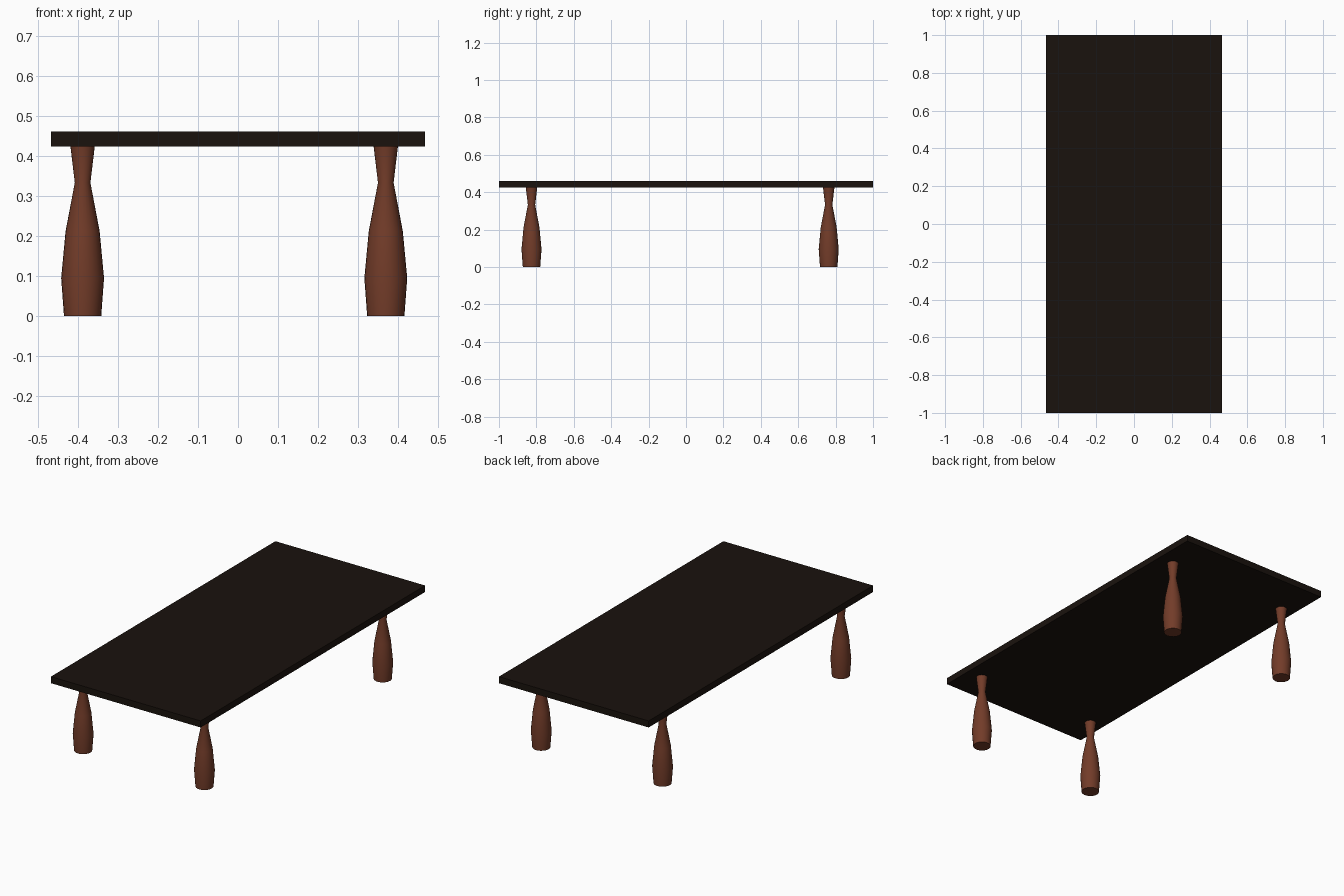
import bpy, bmesh
from math import cos, sin, tau

if "Cube" in bpy.data.objects:
    bpy.data.objects.remove(bpy.data.objects["Cube"])


def material(name, color):
    mat = bpy.data.materials.new(name)
    mat.diffuse_color = (*color, 1)
    mat.use_nodes = True
    mat.node_tree.nodes["Principled BSDF"].inputs["Base Color"].default_value = mat.diffuse_color
    return mat


dark_wood = material("dark_wood", (0.010, 0.006, 0.004))
red_wood = material("red_wood", (0.17, 0.045, 0.022))

# Table top slab
bpy.ops.mesh.primitive_cube_add(size=1, location=(0, 0, 0.4425))
top = bpy.context.object
top.name = "table_top"
top.scale = (0.934, 2.0, 0.037)
bpy.ops.object.transform_apply(location=False, rotation=False, scale=True)
top.data.materials.append(dark_wood)

# Turned leg: (radius, height) profile from foot to top
PROFILE = [(0.0465, 0), (0.0535, 0.095), (0.0425, 0.212), (0.0195, 0.333), (0.0305, 0.425)]
SIDES = 24


def turned_mesh(name):
    bm = bmesh.new()
    rings = [[bm.verts.new((r * cos(tau * i / SIDES), r * sin(tau * i / SIDES), z))
              for i in range(SIDES)] for r, z in PROFILE]
    for low, high in zip(rings, rings[1:]):
        for i in range(SIDES):
            j = (i + 1) % SIDES
            bm.faces.new((low[i], low[j], high[j], high[i]))
    bm.faces.new(rings[0][::-1])
    bm.faces.new(rings[-1])
    mesh = bpy.data.meshes.new(name)
    bm.to_mesh(mesh)
    bm.free()
    mesh.materials.append(red_wood)
    return mesh


# Four legs, slightly off centre under the top
leg_mesh = turned_mesh("leg")
bpy.ops.object.select_all(action='DESELECT')
for side, x in (("left", -0.388), ("right", 0.369)):
    for end, y in (("front", -0.826), ("back", 0.763)):
        leg = bpy.data.objects.new(f"{end}_{side}_leg", leg_mesh)
        leg.location = (x, y, 0)
        bpy.context.collection.objects.link(leg)

# Smooth sides with a crisp foot edge
bpy.context.view_layer.objects.active = leg
leg.select_set(True)
leg_mesh.shade_smooth()
leg_mesh.set_sharp_from_angle(angle=0.6)
